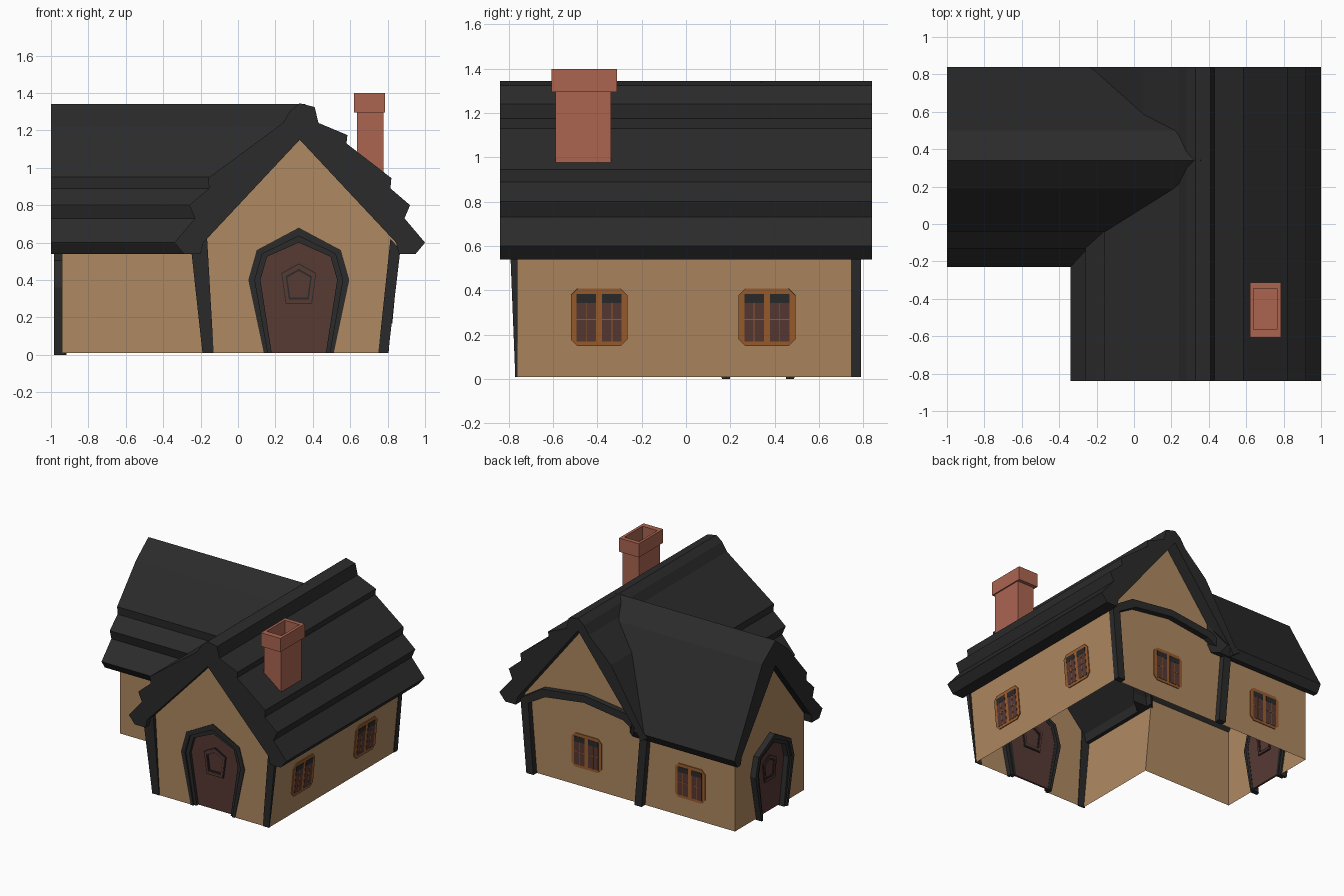
import bpy, bmesh, math
from mathutils import Matrix, Vector

if "Cube" in bpy.data.objects:
    bpy.data.objects.remove(bpy.data.objects["Cube"])


def material(name, rgb):
    m = bpy.data.materials.new(name)
    m.diffuse_color = (*rgb, 1)
    m.use_nodes = True
    m.node_tree.nodes["Principled BSDF"].inputs["Base Color"].default_value = m.diffuse_color
    return m


BLACK = material("charcoal", (0.024, 0.024, 0.024))
TAN = material("tan plaster", (0.43, 0.25, 0.12))
DOOR = material("dark maroon wood", (0.095, 0.041, 0.034))
BRICK = material("red brick", (0.41, 0.13, 0.083))
FRAME = material("orange brown wood", (0.33, 0.11, 0.027))


def place(x, y, degrees=0, lean=0):
    # local frame: u sideways, d outwards (front = -y), z up; lean tips the top outwards
    return (Matrix.Translation((x, y, 0)) @ Matrix.Rotation(math.radians(degrees), 4, 'Z')
            @ Matrix.Rotation(math.radians(lean), 4, 'X'))


def finish(name, bm, mat):
    bmesh.ops.recalc_face_normals(bm, faces=bm.faces)
    me = bpy.data.meshes.new(name)
    bm.to_mesh(me)
    bm.free()
    me.materials.append(mat)
    ob = bpy.data.objects.new(name, me)
    bpy.context.collection.objects.link(ob)
    return ob


def prism(name, mat, pts, d0, d1, M, inner=None):
    """Extrude a (u, z) outline from depth d0 to d1 (numbers or rules); inner makes a ring."""
    bm = bmesh.new()

    def loop(points, d):
        return [bm.verts.new(M @ Vector((u, -(d(u, z) if callable(d) else d), z)))
                for u, z in points]

    loops = [loop(pts, d0), loop(pts, d1)]
    if inner:
        loops += [loop(inner, d1), loop(inner, d0)]
        pairs = [(loops[i], loops[(i + 1) % 4]) for i in range(4)]
    else:
        bm.faces.new(loops[0])
        bm.faces.new(loops[1])
        pairs = [tuple(loops)]
    n = len(pts)
    for a, b in pairs:
        for i in range(n):
            j = (i + 1) % n
            bm.faces.new((a[i], a[j], b[j], b[i]))
    return finish(name, bm, mat)


def sheet(name, mat, pts, M=Matrix()):
    bm = bmesh.new()
    bm.faces.new([bm.verts.new(M @ Vector(p)) for p in pts])
    return finish(name, bm, mat)


def mirrored(half):
    # close an outline given its right half, listed top to bottom
    return half + [(-u, z) for u, z in reversed(half) if abs(u) > 1e-6]


def rect(u0, u1, z0, z1):
    return [(u0, z0), (u1, z0), (u1, z1), (u0, z1)]


# door outlines, right half from apex to ground
OUT = [(0, .68), (.225, .56), (.27, .40), (.187, 0)]
MID = [(0, .635), (.195, .54), (.235, .40), (.165, 0)]
INN = [(0, .60), (.17, .525), (.205, .40), (.145, 0)]
LW, LH = .87, .90          # the left door is smaller
G, BACK = .01, .747        # wall foot height, back wall position


def notch(cu, sw, sh):
    # door hole walked from left foot to right foot
    half = [(u * sw, max(z * sh, G)) for u, z in MID]
    return [(cu - u, 0, z) for u, z in half[::-1]] + [(cu + u, 0, z) for u, z in half[1:]]


# ---------- walls: hollow shell, long walls lean outwards ----------
FY = -.766
sheet("front_wall", TAN, [(-.18, 0, G)] + notch(.325, 1, 1)
      + [(.80, 0, G), (.855, 0, .6), (.33, 0, 1.16), (-.235, 0, .6)], place(0, FY))
sheet("left_wall", TAN, [(.34 - BACK, 0, G)] + notch(.015, LW, LH)
      + [(.43, 0, G), (.43, 0, .6), (0, 0, 1.16), (.34 - BACK, 0, .6)], place(-.94, .34, 270))
sheet("back_wall", TAN, [(.80, BACK, G), (-.94, BACK, G), (-.94, BACK, .6), (-.2, BACK, .6),
                         (.33, BACK, 1.26), (.855, BACK, .6)])
sheet("right_wall", TAN, [(.80, FY, G), (.80, BACK, G), (.855, BACK, .6), (.855, FY, .6)])
sheet("inner_corner_wall", TAN, [(-.18, FY, G), (-.18, -.09, G), (-.235, -.09, .6), (-.235, FY, .6)])
sheet("side_front_wall", TAN, [(-.94, -.09, G), (-.18, -.09, G), (-.235, -.09, .6), (-.94, -.09, .6)])

# ---------- roofs: stepped profiles, trimmed where they meet ----------
lower = [(.49, .945), (.485, .89), (.59, .80), (.56, .73), (.67, .60), (.62, .54), (.53, .54), (.515, .60)]
right = [(0, 1.345), (.08, 1.325), (.10, 1.24), (.255, 1.175), (.25, 1.13)] + lower
left = [(0, 1.345), (-.05, 1.305), (-.09, 1.24)] + [(-u, z) for u, z in lower]
smooth_left = [(0, 1.345), (-.05, 1.305), (-.09, 1.24), (-.28, 1.06), (-.55, .62),
               (-.59, .58), (-.53, .54), (-.50, .60)]
R = place(.33, 0)
prism("roof_right_front", BLACK, right + [(0, 1.15)], .84, -.3, R)
prism("roof_right_back", BLACK, right + [(0, 1.25)], -.3, -.84, R)
prism("roof_left_front", BLACK, left + [(0, 1.15)], .84, lambda u, z: .85 * abs(u) - .40, R)
prism("roof_left_back", BLACK, smooth_left + [(0, 1.25)],
      lambda u, z: -(.26 + .9 * abs(u)), -.84, R)

front = [(0, 1.34), (.15, 1.22), (.38, .95), (.375, .89), (.47, .80), (.45, .73),
         (.57, .60), (.53, .54), (.44, .54), (.43, .60)]
back = [(-.16, 1.22), (-.45, .69), (-.50, .60), (-.465, .54), (-.425, .54), (-.41, .60)]
prism("side_roof", BLACK, front + [(0, 1.15)] + back[::-1], 1.0,
      lambda u, z: -min(.36, .44 - 1.18 * abs(u)), place(0, .34, 270))

# ---------- chimney ----------
UP = Matrix.Rotation(math.radians(-90), 4, 'X')
prism("chimney_shaft", BRICK, rect(.635, .778, -.588, -.338), .90, 1.30, UP)
prism("chimney_cap", BRICK, rect(.62, .787, -.608, -.312), 1.295, 1.40, UP,
      inner=rect(.64, .765, -.565, -.345))


# ---------- corner posts and back arch ----------
def taper(u, z):
    return .004 + .04 * z


F = place(0, FY)
prism("front_right_post", BLACK, [(.75, G), (.803, G), (.868, .56), (.815, .62)], -.005, taper, F)
prism("front_left_post", BLACK, [(-.13, G), (-.19, G), (-.25, .56), (-.165, .62)], -.005, taper, F)
outer = [(0, .735), (.36, .69), (.54, .575), (.49, G)]
inner = [(.43, G), (.475, .55), (.33, .635), (0, .68)]
arch = outer + inner + [(-u, z) for u, z in inner[2::-1]] + [(-u, z) for u, z in outer[:0:-1]]
prism("back_arch", BLACK, arch, -.003, .043, place(.315, BACK, 180))


# ---------- doors ----------
def door(side, M, sw, sh, sink, proud, foot):
    def fit(pts, low=0):
        return [(u * sw, max(z * sh, low)) for u, z in pts]

    def band(a, b):
        return fit(a[::-1] + [(-u, z) for u, z in a[1:]]
                   + [(-u, z) for u, z in b[:0:-1]] + b, foot)
    prism(side + "_door_frame", BLACK, band(OUT, MID), -sink, proud, M)
    prism(side + "_door_frame_inner", BLACK, band(MID, INN), -sink - .01, proud - .012, M)
    prism(side + "_door_panel", DOOR, fit(mirrored(INN), G), -sink - .008, -sink + .006, M)
    # pentagon peephole
    pane = [(0, .485), (.09, .435), (.068, .275)]

    def shrink(k):
        return fit(mirrored([(u * k, .37 + (z - .37) * k) for u, z in pane]))
    prism(side + "_door_window_rim", BLACK, shrink(1.04), -sink - .014, -sink + .014, M,
          inner=shrink(.98))
    prism(side + "_door_window_rim_face", DOOR, shrink(.98), -sink - .018, -sink + .018, M,
          inner=shrink(.78))
    prism(side + "_door_window_edge", BLACK, shrink(.78), -sink - .012, -sink + .012, M,
          inner=shrink(.68))


door("front", place(.325, FY), 1, 1, .035, .006, G)
door("left", place(-.94, .325, 270), LW, LH, .012, .045, 0)


# ---------- windows ----------
def window(name, M):
    c = .03
    octagon = [(.128 - c, .41), (.128, .41 - c), (.128, .15 + c), (.128 - c, .15)]
    prism(name + "_frame", FRAME, mirrored(octagon), -.001, .006, M)
    for k, u in enumerate((-.058, .058)):
        prism(f"{name}_pane_{k}", DOOR, rect(u - .044, u + .044, .17, .36), .005, .008, M)
        prism(f"{name}_shade_{k}", BLACK, rect(u - .044, u + .044, .345, .385), .005, .009, M)
        prism(f"{name}_bar_{k}", FRAME, rect(u - .044, u + .044, .268, .273), .005, .0095, M)
        prism(f"{name}_mullion_{k}", FRAME, rect(u - .002, u + .002, .17, .345), .005, .0095, M)


LEAN = math.degrees(math.atan2(.055, .59))
window("right_front_window", place(.80, -.392, 90, LEAN))
window("right_back_window", place(.80, .365, 90, LEAN))
window("back_main_window", place(.32, BACK, 180))
window("back_side_window", place(-.56, BACK, 180))
